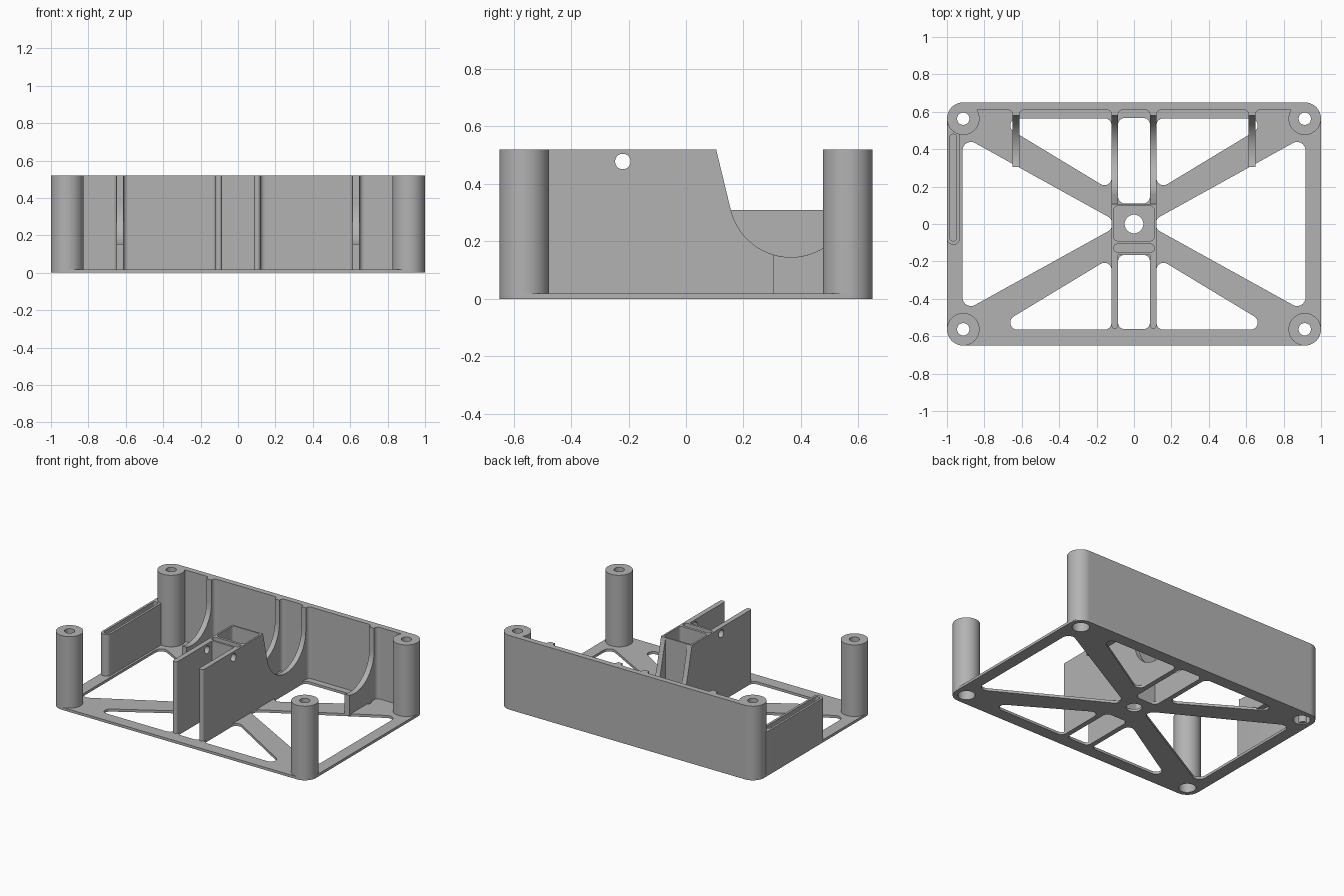
import bpy
import math
from mathutils import Matrix, Vector

old = bpy.data.objects.get("Cube")
if old:
    bpy.data.objects.remove(old, do_unlink=True)

import bmesh

grey = bpy.data.materials.new("matte_grey")
grey.use_nodes = True
COLOUR = (0.45, 0.45, 0.45, 1)
grey.diffuse_color = COLOUR
grey.node_tree.nodes["Principled BSDF"].inputs["Base Color"].default_value = COLOUR

TOP = 0.52      # height of posts and walls
FLOOR = 0.018   # thickness of the base plate
SINK = 0.008    # depth at which parts root into the plate
PX, PY, PR = 0.913, 0.563, 0.087   # post position and radius


def circle(x, y, r, n=40):
    return [(x + r * math.cos(i * math.tau / n), y + r * math.sin(i * math.tau / n)) for i in range(n)]


def arc(x, y, r, a0, a1, n=24):
    return [(x + r * math.cos(a0 + (a1 - a0) * i / n), y + r * math.sin(a0 + (a1 - a0) * i / n))
            for i in range(n + 1)]


def rounded(points, r, n=8):
    """Polygon with every corner filleted."""
    out = []
    for i, p in enumerate(points):
        p = Vector(p)
        u = (Vector(points[i - 1]) - p).normalized()
        v = (Vector(points[(i + 1) % len(points)]) - p).normalized()
        half = u.angle(v) / 2
        c = p + (u + v).normalized() * r / math.sin(half)
        s = p + u * r / math.tan(half) - c
        e = p + v * r / math.tan(half) - c
        a0 = math.atan2(s.y, s.x)
        turn = (math.atan2(e.y, e.x) - a0 + math.pi) % math.tau - math.pi
        out += arc(c.x, c.y, r, a0, a0 + turn, n)
    return out


def box(x0, x1, y0, y1, r):
    return rounded([(x0, y0), (x1, y0), (x1, y1), (x0, y1)], r)


def extrude(name, loops, lo, hi, side=False):
    """Extrude an outline with holes along z, or a (y, z) profile along x."""
    curve = bpy.data.curves.new(name, "CURVE")
    curve.dimensions = "2D"
    curve.fill_mode = "BOTH"
    curve.extrude = (hi - lo) / 2
    for loop in loops:
        spline = curve.splines.new("POLY")
        spline.points.add(len(loop) - 1)
        for point, (x, y) in zip(spline.points, loop):
            point.co = (x, y, 0, 1)
        spline.use_cyclic_u = True
    temp = bpy.data.objects.new(name + "_outline", curve)
    bpy.context.collection.objects.link(temp)
    graph = bpy.context.evaluated_depsgraph_get()
    mesh = bpy.data.meshes.new_from_object(temp.evaluated_get(graph))
    bpy.data.objects.remove(temp, do_unlink=True)
    bpy.data.curves.remove(curve)
    mesh.transform(Matrix.Translation((0, 0, (lo + hi) / 2)))
    if side:
        mesh.transform(Matrix(((0, 0, 1, 0), (1, 0, 0, 0), (0, 1, 0, 0), (0, 0, 0, 1))))
    bm = bmesh.new()
    bm.from_mesh(mesh)
    bmesh.ops.remove_doubles(bm, verts=bm.verts, dist=0.0001)
    bmesh.ops.recalc_face_normals(bm, faces=bm.faces)
    bm.to_mesh(mesh)
    bm.free()
    mesh.shade_smooth()
    mesh.set_sharp_from_angle(angle=math.radians(30))
    mesh.materials.clear()
    mesh.materials.append(grey)
    obj = bpy.data.objects.new(name, mesh)
    bpy.context.collection.objects.link(obj)
    return obj


SIDES = ((-1, "right"), (1, "left"))
CORNERS = [(sx, sy) for sx in (-1, 1) for sy in (-1, 1)]

# Base plate: rounded frame with X-shaped bracing left between the windows
plate = [box(-1, 1, -0.65, 0.65, PR), circle(0, 0, 0.05)]
plate += [circle(sx * PX, sy * PY, 0.055) for sx, sy in CORNERS]
plate += [box(-0.085, 0.085, 0.11, 0.567, 0.035), box(-0.085, 0.085, -0.562, -0.165, 0.035)]
for sx, _ in SIDES:
    plate.append(rounded([(sx * 0.068, 0), (sx * 0.917, 0.47), (sx * 0.917, -0.47)], 0.045))
    for sy in (-1, 1):
        plate.append(rounded([(sx * 0.12, sy * 0.178), (sx * 0.76, sy * 0.565),
                              (sx * 0.12, sy * 0.565)], 0.038))
extrude("base_plate", plate, 0, FLOOR)

# Corner posts with a screw hole above a wider counterbore
for sx, sy in CORNERS:
    name = ("front" if sy < 0 else "back") + ("_right" if sx < 0 else "_left") + "_post"
    rim = circle(sx * PX, sy * PY, PR, 56)
    extrude(name + "_foot", [rim, circle(sx * PX, sy * PY, 0.055)], SINK, 0.12)
    extrude(name, [rim, circle(sx * PX, sy * PY, 0.033)], 0.12, TOP)

# Full-height back wall
extrude("back_wall", [[(-PX, 0.61), (PX, 0.61), (PX, 0.65), (-PX, 0.65)]], SINK, TOP)

# Low side wall with a groove along its top
extrude("side_wall", [box(-1, -0.932, -0.11, 0.55, 0.03),
                      box(-0.985, -0.948, -0.09, 0.48, 0.016)], SINK, 0.31)

# Cradle curve shared by the centre walls and the outer ribs
CY, CZ, CR = 0.365, 0.36, 0.215
back_edge = [(0.58, TOP), (0.63, TOP), (0.63, SINK)]
tangent = math.pi + 0.25
centre_profile = [(0.1, SINK), (0.1, TOP), (0.105, TOP)] + arc(CY, CZ, CR, tangent, math.tau) + back_edge
rib_start = math.pi + math.acos((CY - 0.305) / CR)
rib_profile = [(0.305, SINK)] + arc(CY, CZ, CR, rib_start, math.tau) + back_edge
front_profile = [(-0.542, SINK), (-0.16, SINK), (-0.16, TOP), (-0.542, TOP)]

for sx, side in SIDES:
    x0, x1 = sorted((sx * 0.085, sx * 0.12))
    mid = (x0 + x1) / 2
    extrude(side + "_front_centre_wall", [front_profile, circle(-0.22, 0.478, 0.027)], x0, x1, True)
    extrude(side + "_wall_nose", [circle(mid, -0.5425, 0.0175, 24)], SINK, TOP)
    extrude(side + "_back_centre_wall", [centre_profile], x0, x1, True)
    r0, r1 = sorted((sx * 0.612, sx * 0.65))
    extrude(side + "_outer_rib", [rib_profile], r0, r1, True)
    # Fillets where the ribs meet the back wall
    for x, d in ((x0, -1), (x1, 1), (r0, -1), (r1, 1)):
        r = 0.025
        curve_pts = [(x + d * (r + px), 0.61 - r + py)
                     for px, py in arc(0, 0, r, math.pi, math.pi / 2, 6)]
        extrude(side + "_rib_fillet", [[(x, 0.61)] + curve_pts], SINK, TOP)

# Centre block with a square pocket and a narrow slot
extrude("centre_block", [[(-0.12, -0.165), (0.12, -0.165), (0.12, 0.106), (-0.12, 0.106)],
                         box(-0.108, 0.108, -0.09, 0.096, 0.02),
                         box(-0.108, 0.108, -0.15, -0.108, 0.018)], SINK, TOP)
